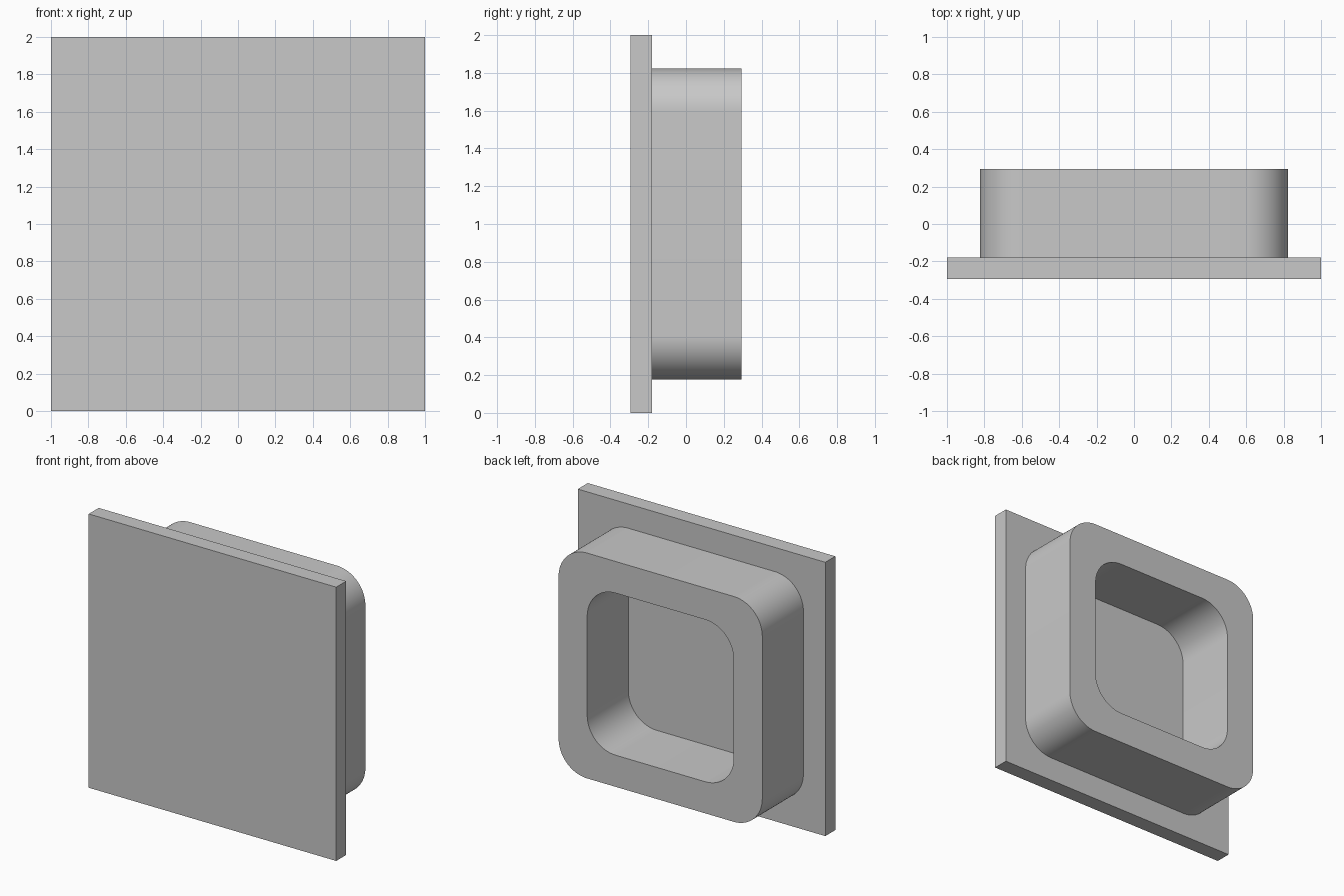
import bpy
import bmesh
import math

if "Cube" in bpy.data.objects:
    bpy.data.objects.remove(bpy.data.objects["Cube"], do_unlink=True)

FRONT, SEAM, BACK = -0.295, -0.18, 0.295
CENTRE_Z = 1.0
CORNER_RADIUS = 0.23
CORNER_STEPS = 20

grey = bpy.data.materials.new("light grey")
grey.use_nodes = True
colour = (0.58, 0.58, 0.58, 1)
grey.diffuse_color = colour
grey.node_tree.nodes["Principled BSDF"].inputs["Base Color"].default_value = colour


def add_object(name, bm):
    bmesh.ops.recalc_face_normals(bm, faces=bm.faces)
    mesh = bpy.data.meshes.new(name)
    bm.to_mesh(mesh)
    bm.free()
    mesh.materials.append(grey)
    obj = bpy.data.objects.new(name, mesh)
    bpy.context.collection.objects.link(obj)
    return obj


def rounded_square(bm, half, y):
    """Loop of vertices around a square with rounded corners, facing y."""
    loop = []
    inset = half - CORNER_RADIUS
    for corner in range(4):
        middle = math.radians(45 + 90 * corner)
        cx = math.copysign(inset, math.cos(middle))
        cz = math.copysign(inset, math.sin(middle))
        for step in range(CORNER_STEPS + 1):
            angle = math.radians(90 * (corner + step / CORNER_STEPS))
            loop.append(bm.verts.new((cx + CORNER_RADIUS * math.cos(angle), y,
                                      CENTRE_Z + cz + CORNER_RADIUS * math.sin(angle))))
    return loop


# Flat square plate at the front
bm = bmesh.new()
bmesh.ops.create_cube(bm, size=1)
bmesh.ops.scale(bm, vec=(2, SEAM - FRONT, 2), verts=bm.verts)
bmesh.ops.translate(bm, vec=(0, (FRONT + SEAM) / 2, CENTRE_Z), verts=bm.verts)
add_object("face_plate", bm)

# Hollow rounded collar behind the plate
bm = bmesh.new()
section = [(0.823, SEAM), (0.823, BACK), (0.592, BACK), (0.592, SEAM)]
loops = [rounded_square(bm, half, y) for half, y in section]
for k, a in enumerate(loops):
    b = loops[(k + 1) % len(loops)]
    for i in range(len(a)):
        j = (i + 1) % len(a)
        bm.faces.new((a[i], a[j], b[j], b[i]))
collar = add_object("rounded_collar", bm)

bpy.ops.object.select_all(action="DESELECT")
collar.select_set(True)
bpy.context.view_layer.objects.active = collar
bpy.ops.object.shade_smooth_by_angle(angle=math.radians(30))
